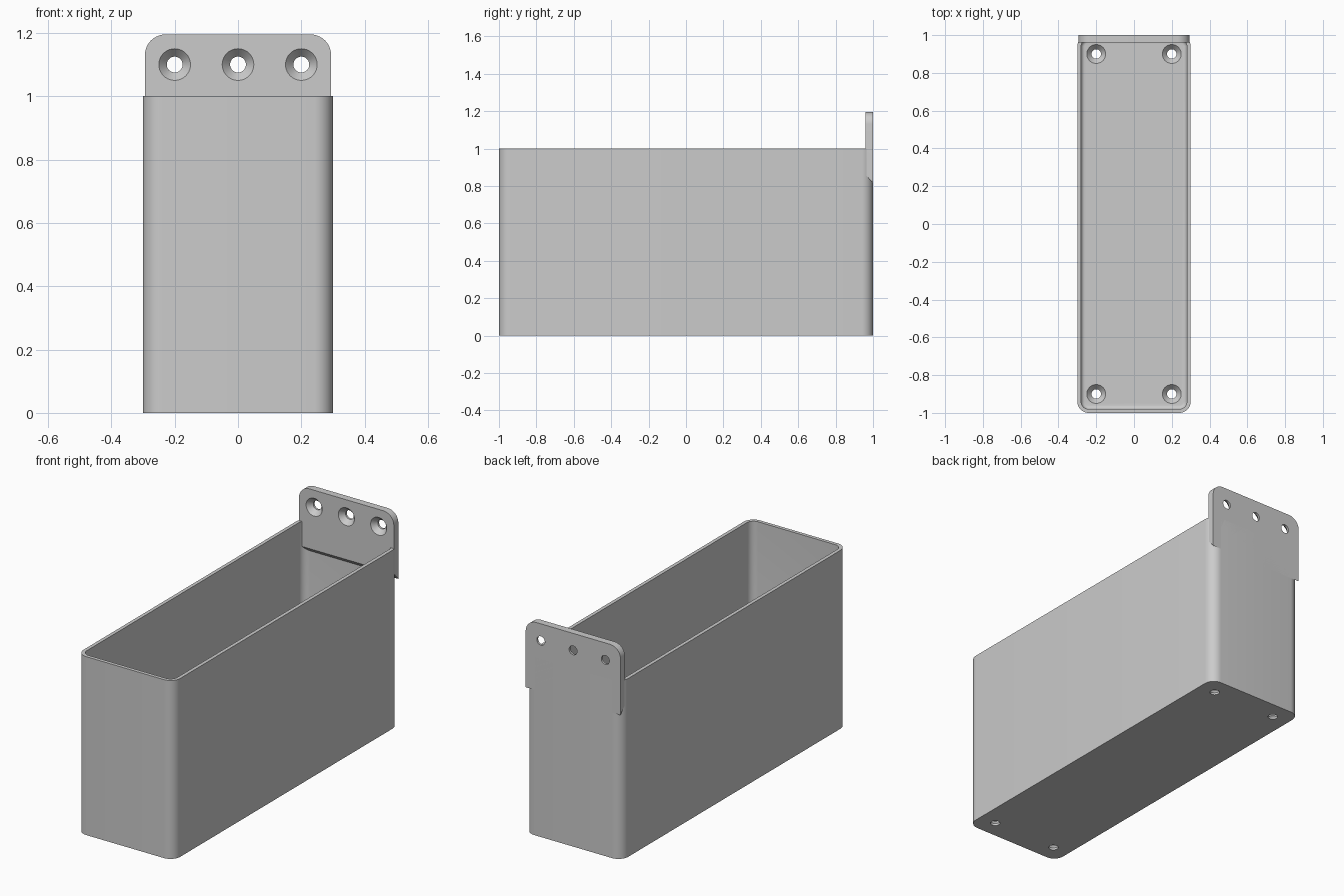
import bpy, bmesh
from math import sin, cos, pi, radians
from mathutils import Matrix

cube = bpy.data.objects.get("Cube")
if cube:
    bpy.data.objects.remove(cube, do_unlink=True)

# Single plain grey material
GREY = (0.6, 0.6, 0.6, 1)
grey = bpy.data.materials.new("light grey plastic")
grey.use_nodes = True
grey.diffuse_color = GREY
grey.node_tree.nodes["Principled BSDF"].inputs["Base Color"].default_value = GREY

WIDTH, LENGTH, HEIGHT = 0.6, 2.0, 1.0
WALL, FLOOR, CORNER = 0.02, 0.04, 0.06
PLATE = 0.04


def arc(cx, cy, r, start, steps=10):
    """Quarter circle as 2D points."""
    return [(cx + r * cos(start + pi / 2 * i / steps),
             cy + r * sin(start + pi / 2 * i / steps)) for i in range(steps + 1)]


def rounded_ring(inset, z):
    """Rounded rectangle outline of the box, shrunk by inset."""
    r = max(CORNER - inset, 0.01)
    hx, hy = WIDTH / 2 - inset - r, LENGTH / 2 - inset - r
    corners = [(hx, hy), (-hx, hy), (-hx, -hy), (hx, -hy)]
    return [(x, y, z) for i, (cx, cy) in enumerate(corners)
            for x, y in arc(cx, cy, r, i * pi / 2)]


def loft(name, rings):
    """Skin a stack of matching rings and cap both ends."""
    bm = bmesh.new()
    loops = [[bm.verts.new(p) for p in ring] for ring in rings]
    for a, b in zip(loops, loops[1:]):
        n = len(a)
        for i in range(n):
            j = (i + 1) % n
            bm.faces.new((a[i], a[j], b[j], b[i]))
    bm.faces.new(loops[0][::-1])
    bm.faces.new(loops[-1])
    bmesh.ops.recalc_face_normals(bm, faces=bm.faces)
    mesh = bpy.data.meshes.new(name)
    bm.to_mesh(mesh)
    bm.free()
    mesh.materials.append(grey)
    obj = bpy.data.objects.new(name, mesh)
    bpy.context.collection.objects.link(obj)
    return obj


def drill(target, matrix, thickness):
    """Cut one countersunk screw hole, widening along local +z."""
    profile = [(0.025, -0.02), (0.025, thickness * 0.3),
               (0.05, thickness), (0.05, thickness + 0.02)]
    rings = [[(r * cos(2 * pi * i / 40), r * sin(2 * pi * i / 40), z)
              for i in range(40)] for r, z in profile]
    cutter = loft("hole_cutter", rings)
    cutter.hide_render = True
    cutter.matrix_world = matrix
    mod = target.modifiers.new("screw hole", 'BOOLEAN')
    mod.operation, mod.solver, mod.object = 'DIFFERENCE', 'EXACT', cutter
    bpy.context.view_layer.update()
    select(target)
    bpy.ops.object.modifier_apply(modifier=mod.name)
    bpy.data.objects.remove(cutter, do_unlink=True)


def select(obj):
    bpy.ops.object.select_all(action='DESELECT')
    obj.select_set(True)
    bpy.context.view_layer.objects.active = obj


# Open bin: outer wall, rim, inner wall, filleted floor edge
FILLET = 0.02
rings = [rounded_ring(0, 0), rounded_ring(0, HEIGHT), rounded_ring(WALL, HEIGHT)]
for i in range(6):
    a = pi / 2 * i / 5
    rings.append(rounded_ring(WALL + FILLET * (1 - cos(a)),
                              FLOOR + FILLET * (1 - sin(a))))
box = loft("bin_body", rings)
for x in (-0.2, 0.2):
    for y in (-0.9, 0.9):
        drill(box, Matrix.Translation((x, y, 0)), FLOOR)


# Rear mounting plate with rounded top corners and a sloped lower edge
def plate_ring(y, bottom):
    half, r, top = 0.294, 0.065, 1.195
    outline = (arc(half - r, top - r, r, 0) + arc(r - half, top - r, r, pi / 2)
               + [(-half, bottom), (half, bottom)])
    return [(x, y, z) for x, z in outline]


back = LENGTH / 2
plate = loft("mounting_plate", [plate_ring(back - PLATE, 0.86), plate_ring(back, 0.815)])
for x in (-0.2, 0, 0.2):
    drill(plate, Matrix.Translation((x, back, 1.1)) @ Matrix.Rotation(pi / 2, 4, 'X'), PLATE)

for obj in (box, plate):
    select(obj)
    bpy.ops.object.shade_smooth_by_angle(angle=radians(30))
